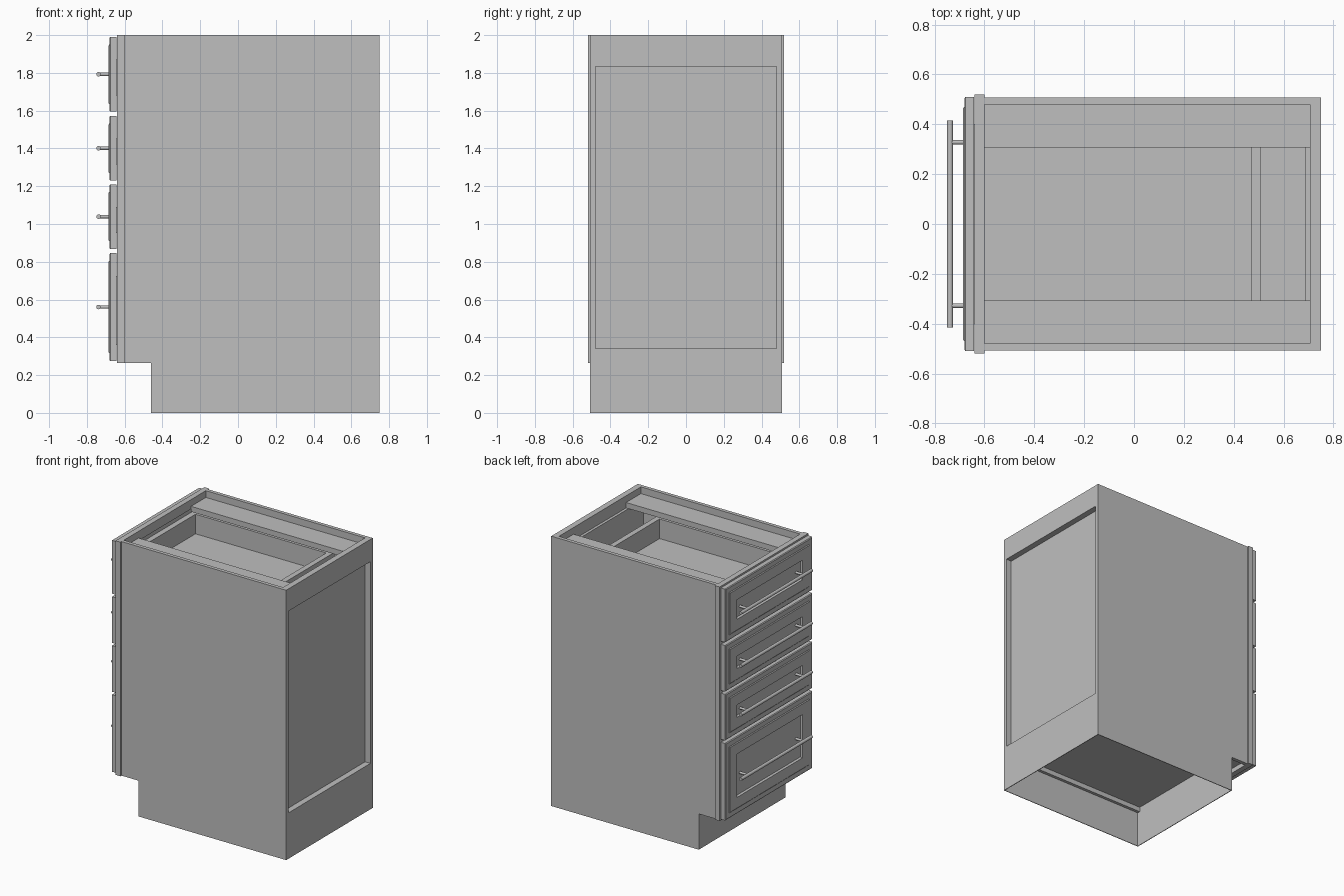
import bpy, bmesh, math
from mathutils import Matrix

cube = bpy.data.objects.get("Cube")
if cube:
    bpy.data.objects.remove(cube, do_unlink=True)

grey = bpy.data.materials.new("cabinet grey")
grey.use_nodes = True
GREY = (0.52, 0.52, 0.52, 1)
grey.diffuse_color = GREY
grey.node_tree.nodes["Principled BSDF"].inputs["Base Color"].default_value = GREY


def finish(bm, name):
    bmesh.ops.recalc_face_normals(bm, faces=bm.faces)
    me = bpy.data.meshes.new(name)
    bm.to_mesh(me)
    bm.free()
    me.materials.append(grey)
    ob = bpy.data.objects.new(name, me)
    bpy.context.collection.objects.link(ob)
    return ob


def add_box(bm, x0, x1, y0, y1, z0, z1):
    m = Matrix.Translation(((x0 + x1) / 2, (y0 + y1) / 2, (z0 + z1) / 2))
    bmesh.ops.create_cube(bm, size=1, matrix=m @ Matrix.Diagonal((x1 - x0, y1 - y0, z1 - z0, 1)))


def boxes(name, *dims):
    bm = bmesh.new()
    for d in dims:
        add_box(bm, *d)
    return finish(bm, name)


def rect(bm, x, y0, y1, z0, z1):
    return [bm.verts.new((x, y, z)) for y, z in ((y0, z0), (y1, z0), (y1, z1), (y0, z1))]


def bridge(bm, a, b):
    for i in range(len(a)):
        j = (i + 1) % len(a)
        bm.faces.new((a[i], a[j], b[j], b[i]))


def ring_plate(name, x0, x1, outer, inner):
    """Upright plate facing x with a rectangular opening."""
    bm = bmesh.new()
    loops = [rect(bm, x, *r) for x, r in ((x0, outer), (x1, outer), (x1, inner), (x0, inner))]
    for i in range(4):
        bridge(bm, loops[i], loops[(i + 1) % 4])
    return finish(bm, name)


W = 0.507          # half width of the body
IN = 0.48          # half width of the inside
FLOOR = 0.265      # height of the toe space

# Side panels: notched outer skin with a thicker liner above the toe space
outline = [(-0.6, FLOOR), (-0.46, FLOOR), (-0.46, 0), (0.75, 0), (0.75, 2), (-0.6, 2)]
for side, s in (("left", 1), ("right", -1)):
    bm = bmesh.new()
    a = [bm.verts.new((x, s * W, z)) for x, z in outline]
    b = [bm.verts.new((x, s * (W - 0.005), z)) for x, z in outline]
    bm.faces.new(a)
    bm.faces.new(b)
    bridge(bm, a, b)
    finish(bm, side + "_side_panel")
    y0, y1 = sorted((s * IN, s * (W - 0.005)))
    boxes(side + "_side_liner", (-0.6, 0.745, y0, y1, FLOOR, 2))
    # Top stretcher beside each panel
    y0, y1 = sorted((s * 0.307, s * IN))
    boxes(side + "_top_stretcher", (-0.6, 0.706, y0, y1, 1.91, 1.95))

# Back: open frame, its rails and the recessed panel
ring_plate("back_frame", 0.745, 0.75, (-W, W, 0, 2), (-IN, IN, 0.34, 1.835))
boxes("back_rails", (0.706, 0.745, -IN, IN, 1.835, 2), (0.706, 0.745, -IN, IN, 0.3, 0.34))
boxes("back_panel", (0.686, 0.706, -IN, IN, 0.32, 1.91))

# Cabinet floor and toe kick
boxes("cabinet_floor", (-0.6, 0.706, -IN, IN, 0.3, 0.34))
boxes("toe_kick", (-0.46, -0.455, -W, W, 0, 0.3))

# Face frame: two stiles with rails between the drawers
fx = (-0.64, -0.6)
ring_plate("face_frame", *fx, (-0.52, 0.52, FLOOR, 2), (-0.44, 0.44, 0.34, 1.93))
boxes("face_frame_rails", *[(*fx, -0.44, 0.44, z - 0.035, z + 0.035) for z in (0.858, 1.22, 1.583)])

# Drawers, from the top down: bottom and top of each front
fronts = [(1.595, 1.99), (1.23, 1.572), (0.868, 1.21), (0.275, 0.846)]
# Front profile from edge to centre: (inset, x)
profile = [(0, -0.643), (0, -0.676), (0.006, -0.681), (0.04, -0.681),
           (0.046, -0.686), (0.125, -0.686), (0.131, -0.672)]
for n, (z0, z1) in enumerate(fronts, 1):
    bm = bmesh.new()
    loops = [rect(bm, x, -0.51 + i, 0.51 - i, z0 + i, z1 - i) for i, x in profile]
    for a, b in zip(loops, loops[1:]):
        bridge(bm, a, b)
    bm.faces.new(loops[0])
    bm.faces.new(loops[-1])
    finish(bm, f"drawer_front_{n}")

    # Open drawer box
    b0, b1 = z0 + 0.085, z1 - 0.12
    boxes(f"drawer_box_{n}",
          (-0.643, -0.602, -0.40, 0.40, b0, b1),
          (0.47, 0.51, -0.40, 0.40, b0, b1),
          (-0.602, 0.47, 0.362, 0.40, b0, b1),
          (-0.602, 0.47, -0.40, -0.362, b0, b1),
          (-0.602, 0.47, -0.362, 0.362, b0 + 0.02, b0 + 0.045))

    # Bar handle on two posts
    zc = (z0 + z1) / 2
    bm = bmesh.new()
    bar = Matrix.Translation((-0.738, 0, zc)) @ Matrix.Rotation(math.pi / 2, 4, 'X')
    bmesh.ops.create_cone(bm, cap_ends=True, segments=20, radius1=0.012, radius2=0.012,
                          depth=0.83, matrix=bar)
    for y in (-0.328, 0.328):
        post = Matrix.Translation((-0.703, y, zc)) @ Matrix.Rotation(math.pi / 2, 4, 'Y')
        bmesh.ops.create_cone(bm, cap_ends=True, segments=16, radius1=0.009, radius2=0.009,
                              depth=0.066, matrix=post)
    handle = finish(bm, f"drawer_handle_{n}")
    bpy.ops.object.select_all(action='DESELECT')
    handle.select_set(True)
    bpy.context.view_layer.objects.active = handle
    bpy.ops.object.shade_smooth_by_angle(angle=math.radians(35))
